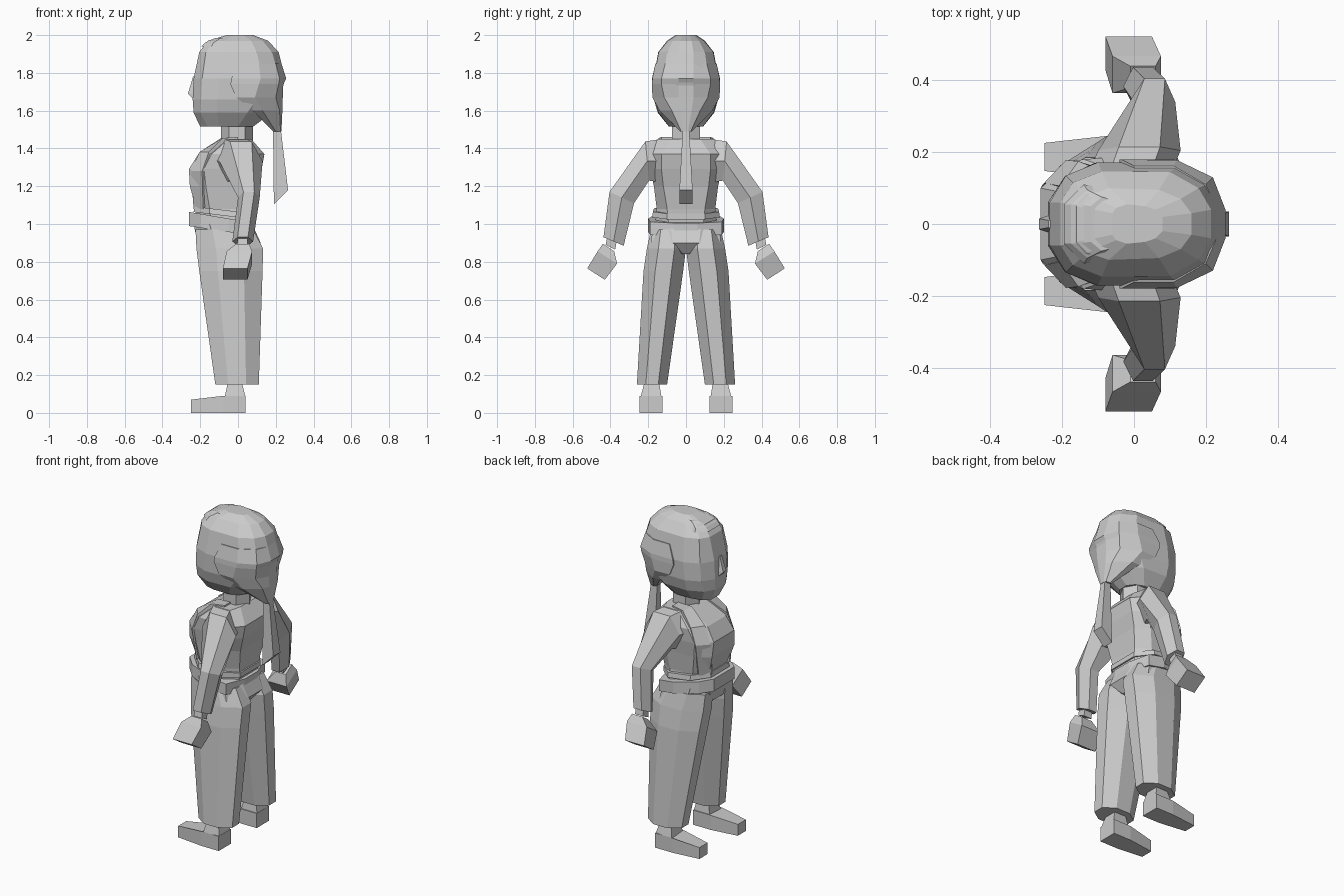
import bpy, bmesh
from math import cos, sin, pi
from mathutils import Vector


def loft(name, rings, both_sides=False):
    """Skin a closed flat-shaded surface over rings with equal point counts."""
    for side in ((1, -1) if both_sides else (1,)):
        bm = bmesh.new()
        rows = [[bm.verts.new((p[0], p[1] * side, p[2])) for p in r] for r in rings]
        n = len(rows[0])
        for a, b in zip(rows, rows[1:]):
            for i in range(n):
                j = (i + 1) % n
                bm.faces.new((a[i], a[j], b[j], b[i]))
        bm.faces.new(rows[0][::-1])
        bm.faces.new(rows[-1])
        bmesh.ops.recalc_face_normals(bm, faces=bm.faces)
        tag = ("_left" if side < 0 else "_right") if both_sides else ""
        mesh = bpy.data.meshes.new(name + tag)
        bm.to_mesh(mesh)
        bm.free()
        bpy.context.collection.objects.link(bpy.data.objects.new(name + tag, mesh))


def half(z, pts, slope=0.0):
    """Symmetric ring from a front-to-back half outline of (x, y)."""
    right = [(x, y, z + slope * x) for x, y in pts]
    return right + [(x, -y, zz) for x, y, zz in reversed(right)]


def ring(outer, inner, x0, x1, n=6):
    """Limb section between an outer and inner (y, z) point and an x range."""
    angles = [2 * pi * (i + 0.5) / n for i in range(n)]
    kc, ks = max(map(cos, angles)), max(map(sin, angles))
    o, i = Vector((0, *outer)), Vector((0, *inner))
    c = (o + i) / 2 + Vector(((x0 + x1) / 2, 0, 0))
    a, b = (o - i) / 2 / kc, Vector(((x1 - x0) / 2 / ks, 0, 0))
    return [c + a * cos(t) + b * sin(t) for t in angles]


# Head
loft("head", [
    half(1.515, [(-.2, .035), (-.16, .075), (-.1, .09), (.0, .09), (.05, .07), (.08, .03)]),
    half(1.59, [(-.235, .05), (-.2, .11), (-.11, .15), (.05, .145), (.13, .1), (.18, .04)]),
    half(1.66, [(-.24, .06), (-.195, .13), (-.11, .17), (.1, .165), (.18, .11), (.22, .04)]),
    half(1.77, [(-.235, .06), (-.19, .135), (-.1, .172), (.13, .17), (.22, .12), (.25, .04)]),
    half(1.91, [(-.205, .06), (-.17, .115), (-.09, .147), (.1, .145), (.18, .1), (.215, .04)]),
    half(1.97, [(-.16, .05), (-.13, .08), (-.07, .1), (.07, .095), (.13, .07), (.16, .03)]),
    half(2.0, [(-.06, .03), (-.05, .045), (-.02, .055), (.03, .05), (.06, .04), (.08, .02)]),
])
loft("nose", [
    half(1.66, [(-.235, .025), (-.22, .03)]),
    half(1.69, [(-.265, .015), (-.22, .03)]),
    half(1.78, [(-.238, .01), (-.22, .015)]),
])

# Hair: back wedge, front rim and tail
loft("back_hair", [
    half(1.49, [(.185, .02), (.2, .03), (.225, .025), (.23, .01)]),
    half(1.6, [(.08, .14), (.13, .14), (.22, .075), (.235, .03)]),
    half(1.67, [(-.01, .175), (.09, .178), (.2, .115), (.237, .04)]),
    half(1.74, [(-.04, .18), (.11, .18), (.215, .13), (.24, .04)]),
    half(1.77, [(-.035, .18), (.12, .178), (.22, .13), (.255, .04)]),
    half(1.85, [(.0, .162), (.11, .162), (.2, .11), (.23, .04)]),
])
loft("hair_rim", [
    half(1.94, [(-.195, .055), (-.14, .11), (-.06, .1)]),
    half(1.96, [(-.175, .055), (-.13, .095), (-.05, .09)]),
    half(1.985, [(-.12, .05), (-.09, .075), (-.03, .06)]),
])
tail_tip = [(.19, .035, 1.105), (.265, .035, 1.18)]
loft("hair_tail", [
    half(1.54, [(.185, .015), (.222, .015)]),
    tail_tip + [(x, -y, z) for x, y, z in reversed(tail_tip)],
])

# Neck and torso
loft("neck", [ring((.075, z), (-.075, z), -.09, .08, 6) for z in (1.4, 1.56)])
loft("torso", [
    half(.98, [(-.22, .09), (-.14, .155), (.0, .165), (.07, .09)]),
    half(1.08, [(-.22, .09), (-.15, .15), (.0, .155), (.08, .1)]),
    half(1.2, [(-.255, .11), (-.17, .165), (.02, .17), (.1, .12)]),
    half(1.29, [(-.26, .1), (-.18, .175), (.06, .19), (.125, .13)]),
    half(1.37, [(-.21, .09), (-.14, .18), (.08, .2), (.14, .13)]),
    half(1.45, [(-.08, .075), (-.05, .15), (.05, .15), (.07, .075)]),
])
loft("jacket_hem", [
    half(1.035, [(-.235, .09), (-.15, .175), (.0, .18), (.085, .1)], -.12),
    half(1.065, [(-.23, .09), (-.15, .17), (.0, .175), (.085, .1)], -.12),
])
# Lapel strips running from the shoulder to the waist
loft("lapel", [
    [(-.0, .07, 1.44), (-.0, .13, 1.44), (-.0, .13, 1.46), (-.0, .07, 1.46)],
    [(-.08, .07, 1.435), (-.07, .145, 1.435), (-.08, .145, 1.455), (-.09, .07, 1.455)],
    [(-.18, .1, 1.36), (-.14, .165, 1.36), (-.155, .175, 1.38), (-.205, .105, 1.38)],
    [(-.22, .1, 1.28), (-.17, .165, 1.28), (-.19, .178, 1.28), (-.25, .115, 1.28)],
    [(-.2, .07, 1.08), (-.16, .12, 1.08), (-.185, .14, 1.08), (-.235, .08, 1.08)],
], True)

# Belt, tilted down towards the back
belt = [(-.26, .1), (-.2, .16), (-.05, .2), (.05, .19), (.09, .06)]
loft("belt", [half(.95, belt, -.15), half(1.02, belt, -.17)])

# Trousers
loft("hips", [
    half(.84, [(-.1, .01), (-.08, .02), (.05, .02), (.07, .01)]),
    half(.9, [(-.215, .08), (-.12, .19), (.05, .185), (.12, .07)]),
    half(1.0, [(-.235, .1), (-.15, .175), (.03, .175), (.075, .08)]),
])
loft("trouser_leg", [
    ring((y1, z), (y0, z), x0, x1, 8) for z, y0, y1, x0, x1 in (
        (.15, .1, .26, -.12, .11), (.75, .015, .225, -.205, .13),
        (.87, .0, .207, -.22, .133), (.97, .01, .185, -.225, .08))
], True)

# Shoes and ankles
loft("shoe", [
    [(-.25, .148, z0), (-.25, .226, z0), (-.08, .245, z1), (.04, .245, z1),
     (.04, .125, z1), (-.08, .125, z1)] for z0, z1 in ((0, 0), (.07, .09))
], True)
loft("ankle", [
    ring((.24, .085), (.13, .085), -.07, .04, 4),
    ring((.215, .18), (.145, .18), -.05, .015, 4),
], True)

# Sleeves, wrists and hands
loft("sleeve", [
    ring((.13, 1.45), (.14, 1.22), -.13, .1),
    ring((.215, 1.437), (.195, 1.23), -.1, .13),
    ring((.405, 1.17), (.275, 1.11), .0, .115),
    ring((.437, .93), (.33, .885), -.03, .08),
], True)
loft("wrist", [
    ring((.415, .94), (.365, .92), -.0, .05, 4),
    ring((.425, .89), (.375, .865), -.005, .05, 4),
], True)
loft("hand", [
    ring((.44, .895), (.38, .855), -.01, .06, 4),
    ring((.468, .855), (.365, .79), -.06, .075, 4),
    ring((.523, .765), (.43, .705), -.08, .05, 4),
], True)
